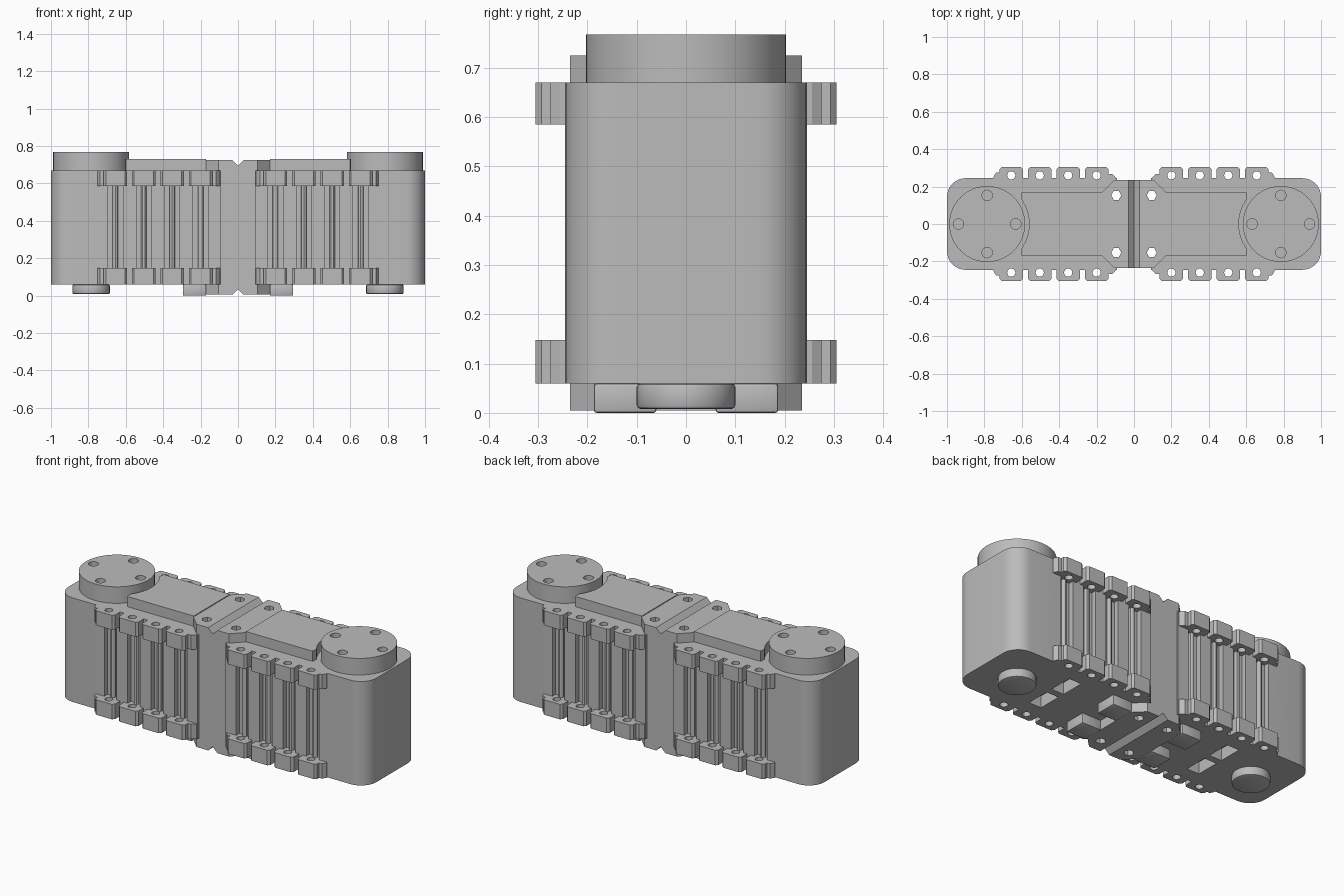
import bpy, bmesh
from math import cos, sin, pi, radians

cube = bpy.data.objects.get("Cube")
if cube:
    bpy.data.objects.remove(cube, do_unlink=True)

grey = bpy.data.materials.new("mid_grey")
grey.use_nodes = True
grey.diffuse_color = (0.5, 0.5, 0.5, 1)
grey.node_tree.nodes["Principled BSDF"].inputs["Base Color"].default_value = (0.5, 0.5, 0.5, 1)
parts = []


def arc(x, y, r, a0, a1, n):
    return [(x + r * cos(radians(a0 + (a1 - a0) * i / n)),
             y + r * sin(radians(a0 + (a1 - a0) * i / n))) for i in range(n + 1)]


def circle(x, y, r, n=32):
    return arc(x, y, r, 0, 360, n)[:-1]


def rect(x0, x1, y0, y1):
    return [(x0, y0), (x1, y0), (x1, y1), (x0, y1)]


def prism(name, outlines, low, high, along_y=False):
    """Extrude flat outlines into one object, along z or along y."""
    bm = bmesh.new()
    for pts in outlines:
        verts = [bm.verts.new((a, low, b) if along_y else (a, b, low)) for a, b in pts]
        face = bm.faces.new(verts)
        new = bmesh.ops.extrude_face_region(bm, geom=[face])["geom"]
        step = (0, high - low, 0) if along_y else (0, 0, high - low)
        bmesh.ops.translate(bm, vec=step, verts=[v for v in new if isinstance(v, bmesh.types.BMVert)])
    bmesh.ops.recalc_face_normals(bm, faces=bm.faces)
    mesh = bpy.data.meshes.new(name)
    bm.to_mesh(mesh)
    bm.free()
    mesh.materials.append(grey)
    obj = bpy.data.objects.new(name, mesh)
    bpy.context.collection.objects.link(obj)
    return obj


def apply_modifier(obj, mod):
    bpy.context.view_layer.objects.active = obj
    bpy.ops.object.modifier_apply(modifier=mod.name)


def cut(obj, outlines, low, high):
    cutter = prism("cutter", outlines, low, high)
    cutter.hide_render = True
    mod = obj.modifiers.new("cut", "BOOLEAN")
    mod.operation = "DIFFERENCE"
    mod.solver = "EXACT"
    mod.object = cutter
    apply_modifier(obj, mod)
    bpy.data.objects.remove(cutter, do_unlink=True)


def finish(obj, x=True, y=False, bevel=0):
    if bevel:
        mod = obj.modifiers.new("bevel", "BEVEL")
        mod.width = bevel
        mod.segments = 2
        apply_modifier(obj, mod)
    if x or y:
        mod = obj.modifiers.new("mirror", "MIRROR")
        mod.use_axis = (x, y, False)
        mod.use_mirror_merge = False
        apply_modifier(obj, mod)
    parts.append(obj)


INNER, SIDE, BASE, TOP = 0.09, 0.245, 0.06, 0.67
HUB = 0.785
TABS = [0.2, 0.352, 0.504, 0.656]
screw_holes = [circle(sx * 0.095, sy * 0.153, 0.027, 6) for sx in (1, -1) for sy in (1, -1)]
tab_holes = [circle(x, s * 0.26, 0.022, 16) for x in TABS for s in (1, -1)]

# Main housings with rounded outer corners, grooves and underside pockets
outline = [(INNER, -SIDE)] + arc(0.9, -SIDE + 0.1, 0.1, -90, 0, 8)
outline += arc(0.9, SIDE - 0.1, 0.1, 0, 90, 8) + [(INNER, SIDE)]
housing = prism("housings", [outline], BASE, TOP)
grooves = [rect(x - 0.04, x + 0.04, *sorted((s * 0.215, s * 0.3))) for x in TABS for s in (1, -1)]
cut(housing, grooves, 0.148, 0.585)
cut(housing, [rect(0.49, 0.57, *sorted((s * 0.02, s * 0.16))) for s in (1, -1)], 0, 0.13)
cut(housing, tab_holes, -0.1, 1)
cut(housing, screw_holes[:2], -0.1, 1)
finish(housing)

# Upright rods in the grooves
finish(prism("groove_rods", [circle(x, 0.22, 0.015, 12) for x in TABS], 0.14, 0.6), y=True)

# Scalloped side flanges, upper and lower
edge = [(INNER, 0.235), (0.1, 0.25), (0.118, 0.268), (0.137, 0.268)]
for i, x in enumerate(TABS):
    l, r = x - 0.063, x + 0.063
    if i:
        edge.append((l, SIDE))
    edge += [(l, 0.293), (l + 0.012, 0.305), (r - 0.012, 0.305), (r, 0.293)]
    if i < 3:
        edge.append((r, SIDE))
edge += [(0.719, 0.275), (0.738, 0.275), (0.75, 0.255), (0.75, 0.235)]
for name, low, high in (("lower_flanges", BASE, 0.148), ("upper_flanges", 0.585, TOP)):
    flange = prism(name, [edge], low, high)
    cut(flange, tab_holes[::2], -0.1, 1)
    finish(flange, y=True)

# Central block with V notches on top and underside
v = 0.03
notched = [(-INNER, 0.005), (-v, 0.005), (0, 0.035), (v, 0.005), (INNER, 0.005),
           (INNER, 0.725), (v, 0.725), (0, 0.695), (-v, 0.725), (-INNER, 0.725)]
block = prism("central_block", [notched], -0.235, 0.235, along_y=True)
cut(block, screw_holes, -0.1, 1)
finish(block, x=False)

# Chamfered wings joining the block to the housings
wing = [(INNER, -0.235), (0.105, -0.235), (0.17, -0.17), (0.17, 0.17), (0.105, 0.235), (INNER, 0.235)]
for name, low, high in (("lower_wings", 0.005, BASE), ("upper_wings", TOP, 0.725)):
    obj = prism(name, [wing], low, high)
    cut(obj, screw_holes[:2], -0.1, 1)
    finish(obj)

# Raised top plates hugging the hubs
plate = [(0.17, -0.168), (0.6, -0.168)] + arc(HUB, 0, 0.225, 217, 143, 14) + [(0.6, 0.168), (0.17, 0.168)]
finish(prism("top_plates", [plate], TOP, 0.73))

# Round hubs with four blind holes each
hub = prism("top_hubs", [circle(HUB, 0, 0.203, 48)], TOP, 0.767)
cut(hub, [circle(HUB + 0.153 * cos(i * pi / 2), 0.153 * sin(i * pi / 2), 0.028, 16)
          for i in range(4)], 0.69, 0.9)
finish(hub)

# Round feet and split underside pads
finish(prism("round_feet", [circle(HUB, 0, 0.1)], 0.008, BASE), bevel=0.008)
finish(prism("underside_pads", [rect(0.17, 0.295, 0.06, 0.187)], 0, BASE), y=True, bevel=0.006)

bpy.ops.object.select_all(action="DESELECT")
for obj in parts:
    obj.select_set(True)
bpy.context.view_layer.objects.active = parts[0]
bpy.ops.object.shade_smooth_by_angle(angle=radians(30))
